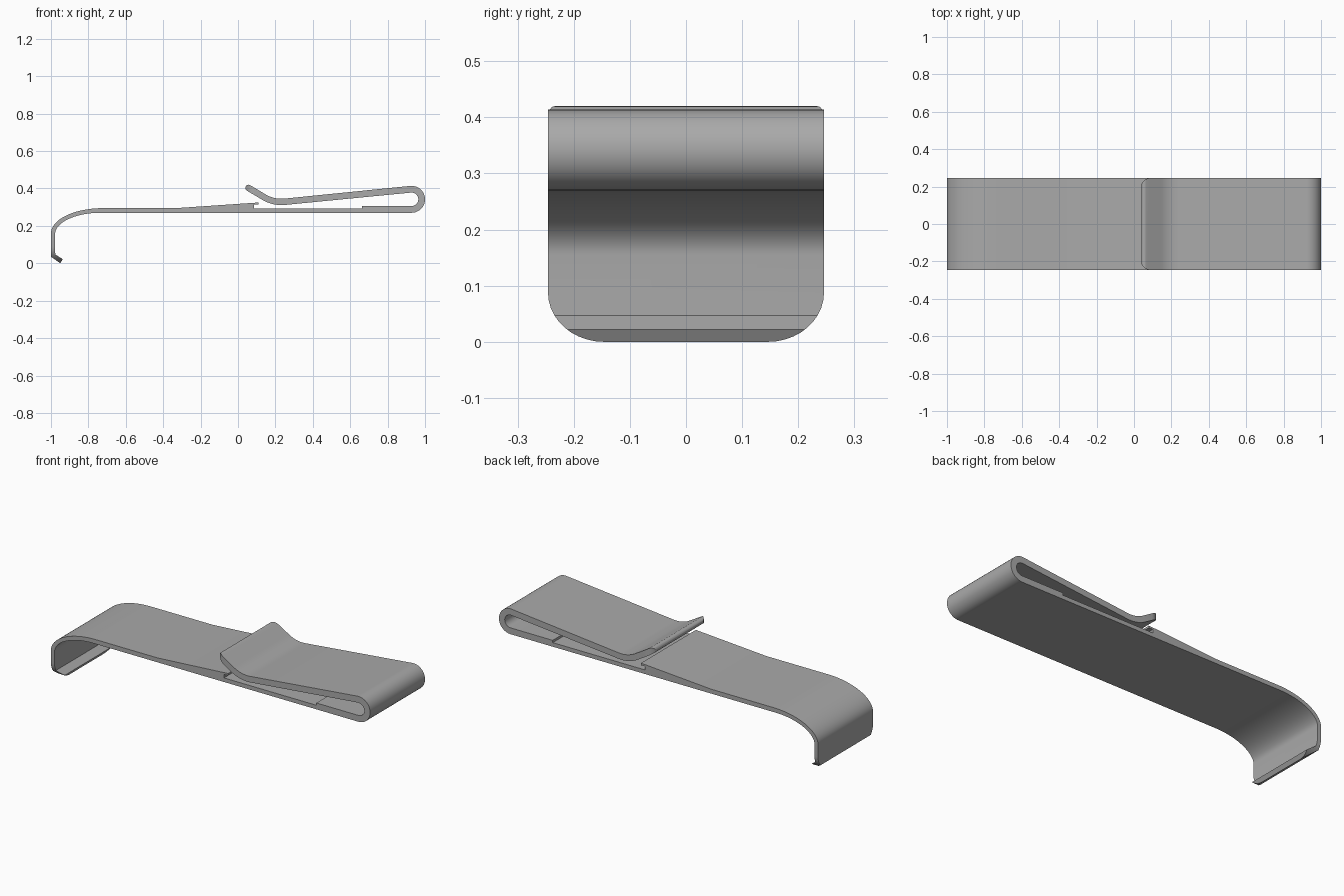
import bpy, bmesh
from math import sin, cos, radians, pi
from mathutils import Vector

cube = bpy.data.objects.get("Cube")
if cube:
    bpy.data.objects.remove(cube)

HALF = 0.246      # half width of the strip
SLOPE = 5.7       # tilt of the spring arm in degrees

steel = bpy.data.materials.new("satin_grey")
steel.use_nodes = True
GREY = (0.4, 0.4, 0.4, 1)
steel.diffuse_color = GREY
steel.node_tree.nodes["Principled BSDF"].inputs["Base Color"].default_value = GREY


def arc(cx, cz, rx, rz, start, end, n=16):
    angles = [radians(start + (end - start) * i / n) for i in range(n + 1)]
    return [(cx + rx * cos(a), cz + rz * sin(a)) for a in angles]


def prism(name, points, low, high, axis):
    """Extrude a closed outline between low and high along an axis."""
    place = {"x": lambda p, t: (t, p[0], p[1]),
             "y": lambda p, t: (p[0], t, p[1]),
             "z": lambda p, t: (p[0], p[1], t)}[axis]
    bm = bmesh.new()
    face = bm.faces.new([bm.verts.new(place(p, low)) for p in points])
    side = bmesh.ops.extrude_face_region(bm, geom=[face])["geom"]
    shift = Vector(place((0, 0), high - low))
    bmesh.ops.translate(bm, vec=shift,
                        verts=[v for v in side if isinstance(v, bmesh.types.BMVert)])
    bmesh.ops.recalc_face_normals(bm, faces=bm.faces)
    mesh = bpy.data.meshes.new(name)
    bm.to_mesh(mesh)
    bm.free()
    mesh.materials.append(steel)
    obj = bpy.data.objects.new(name, mesh)
    bpy.context.collection.objects.link(obj)
    return obj


# Hook lip, outer hook curve and ramp ending in an undercut catch
outline = [(-0.937, 0.022), (-0.95, 0), (-1, 0.035)]
outline += arc(-0.72, 0.16, 0.28, 0.135, 180, 90, 20)
outline += [(-0.33, 0.295), (0.11, 0.325), (0.11, 0.313), (0.085, 0.313),
            (0.085, 0.293)]
# Floor, raised pad, inside of the bend
outline += [(0.663, 0.293), (0.663, 0.306)]
outline += arc(0.928, 0.342, 0.036, 0.036, -90, 90 + SLOPE)
# Underside of the arm, rounded tip, upper side of the arm
outline += arc(0.232, 0.51, 0.199, 0.199, 270 + SLOPE, 238)
outline += arc(0.056, 0.403, 0.017, 0.017, 238, 58, 10)
outline += arc(0.232, 0.51, 0.165, 0.165, 238, 270 + SLOPE)
# Outside of the bend, flat underside, inside of the hook
outline += arc(0.928, 0.342, 0.072, 0.072, 90 + SLOPE, -90, 24)
outline += arc(-0.735, 0.155, 0.243, 0.115, 90, 180, 20)
outline += [(-0.977, 0.047)]
clip = prism("spring_clip", outline, -HALF, HALF, "y")


def corner(a, b, ra, rb, sa, sb):
    """Outline of the waste outside a rounded corner at (a, b)."""
    curve = [(a - sa * ra * (1 - cos(t)), b - sb * rb * (1 - sin(t)))
             for t in [pi / 2 * i / 10 for i in range(11)]]
    far_a, far_b = a + sa * 0.05, b + sb * 0.05
    return curve + [(curve[-1][0], far_b), (far_a, far_b), (far_a, curve[0][1])]


# Round the corners of the hook lip and of the arm tip
cutters = []
for s in (-1, 1):
    cutters.append(prism("hook_cutter", corner(s * HALF, 0, 0.1, 0.088, s, -1),
                         -1.1, -0.9, "x"))
    cutters.append(prism("tip_cutter", corner(0.034, s * HALF, 0.056, 0.056, -1, s),
                         0.34, 0.5, "z"))

bpy.context.view_layer.objects.active = clip
for cutter in cutters:
    mod = clip.modifiers.new("round_corner", "BOOLEAN")
    mod.operation = "DIFFERENCE"
    mod.solver = "EXACT"
    mod.object = cutter
    bpy.ops.object.modifier_apply(modifier=mod.name)
    bpy.data.objects.remove(cutter)

bpy.ops.object.select_all(action="DESELECT")
clip.select_set(True)
bpy.ops.object.shade_smooth_by_angle(angle=radians(25))
